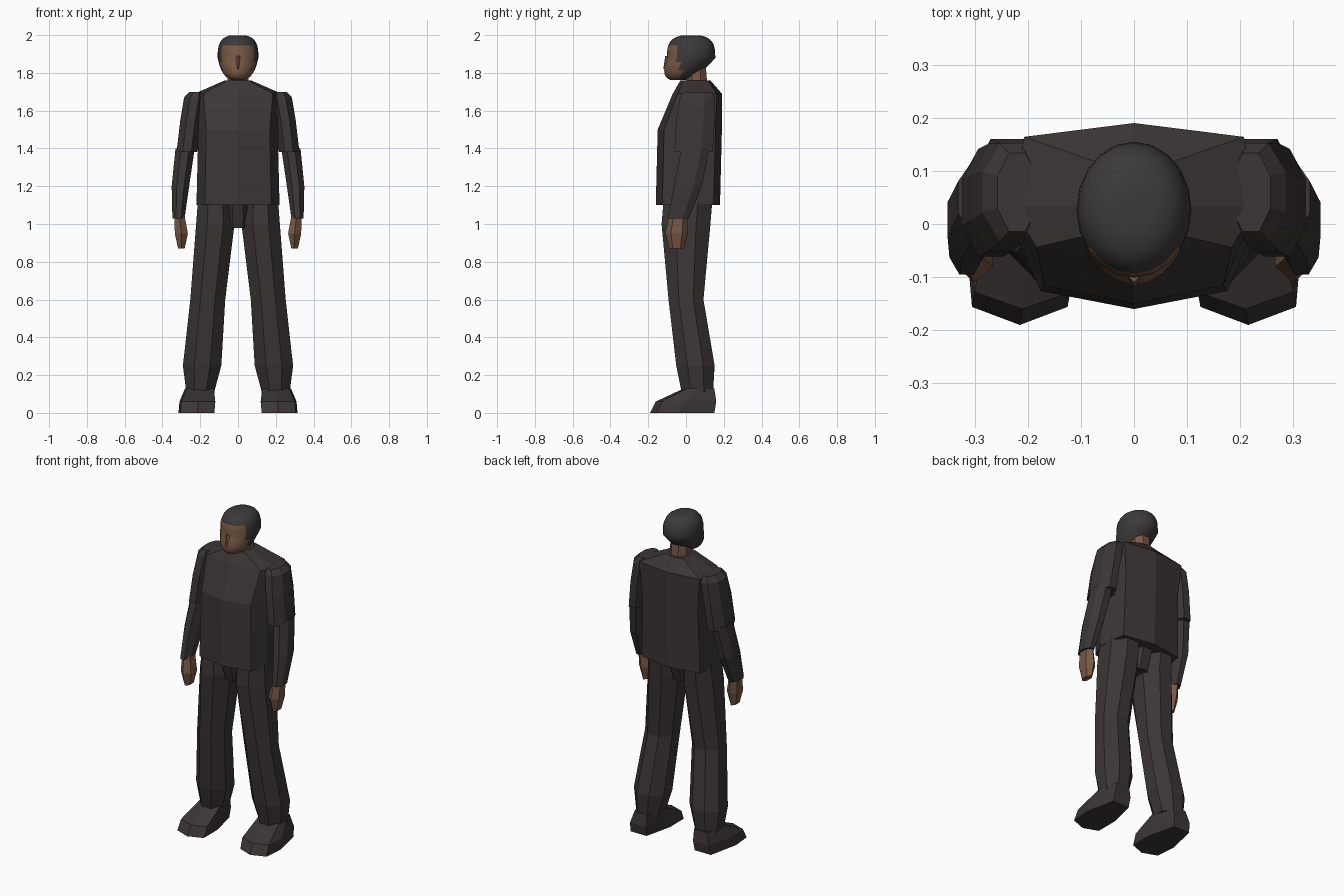
import bpy, bmesh, math

cube = bpy.data.objects.get("Cube")
if cube:
    bpy.data.objects.remove(cube, do_unlink=True)


def material(name, red, green, blue):
    mat = bpy.data.materials.new(name)
    mat.use_nodes = True
    colour = (red, green, blue, 1)
    mat.diffuse_color = colour
    mat.node_tree.nodes["Principled BSDF"].inputs["Base Color"].default_value = colour
    return mat


cloth = material("dark cloth", .045, .037, .036)
hair = material("dark hair", .045, .041, .041)
skin = material("brown skin", .19, .1, .06)


def polygon(sides, turn=0):
    """Unit outline; a turn of one half puts a flat side at the front."""
    angles = [math.tau * (i + turn) / sides for i in range(sides)]
    return [(math.sin(angle), -math.cos(angle)) for angle in angles]


def ring(z, wide, deep, x=0, y=0):
    """Place for one cross-section, given by its centre and half sizes."""
    return lambda point: (x + point[0] * wide, y + point[1] * deep, z)


def loft(name, outline, rings, materials, side=1, rule=None):
    """Skin an outline through a stack of rings and cap both ends."""
    bm = bmesh.new()
    rows = []
    for place in rings:
        row = []
        for point in outline:
            x, y, z = place(point)
            row.append(bm.verts.new((side * x, y, z)))
        rows.append(row)
    for low, high in zip(rows, rows[1:]):
        for i in range(len(outline)):
            bm.faces.new((low[i - 1], low[i], high[i], high[i - 1]))
    bm.faces.new(rows[0])
    bm.faces.new(rows[-1])
    bmesh.ops.recalc_face_normals(bm, faces=bm.faces[:])
    if rule:
        for face in bm.faces:
            face.material_index = rule(face.calc_center_median())
    mesh = bpy.data.meshes.new(name)
    bm.to_mesh(mesh)
    bm.free()
    for mat in materials:
        mesh.materials.append(mat)
    part = bpy.data.objects.new(name, mesh)
    bpy.context.collection.objects.link(part)
    return part


hexagon, octagon = polygon(6), polygon(8, turn=.5)

# Shirt body, ridged down the front and back
half = [(0, -1), (.8, -.8), (1, -.2), (.9, .8)]
body = half + [(0, 1)] + [(-x, y) for x, y in reversed(half[1:])]
loft("shirt", body, [
    ring(z=1.1, wide=.22, deep=.17, y=.01),
    ring(z=1.5, wide=.21, deep=.17, y=.02),
    ring(z=1.69, wide=.23, deep=.13, y=.06),
    ring(z=1.76, wide=.07, deep=.08, y=.05),
], [cloth])

# Hips between the trouser legs
loft("hips", octagon, [
    ring(z=.98, wide=.07, deep=.09),
    ring(z=1.1, wide=.08, deep=.13),
], [cloth])

# Neck
loft("neck", octagon, [
    ring(z=1.7, wide=.06, deep=.06, y=.06),
    ring(z=1.83, wide=.06, deep=.06, y=.05),
], [skin])


# Head: a rounded block that narrows and moves forward towards the chin
def head_ring(step):
    height = .99 * math.sin(step * math.pi / 16)
    below = min(height, 0)
    size = (1 - abs(height) ** 3) ** (1 / 3) * (1 + below / 4)
    return ring(z=1.88 + .12 * height, wide=.108 * size, deep=.128 * size,
                y=.027 + .07 * below)


def face_or_hair(centre):
    hairline = (1.9 - centre.z) / 5 - .05
    return 0 if centre.y < hairline and centre.z < 1.94 else 1


head = loft("head", polygon(20), [head_ring(step) for step in range(-8, 9)],
            [skin, hair], rule=face_or_hair)
bpy.ops.object.select_all(action="DESELECT")
head.select_set(True)
bpy.context.view_layer.objects.active = head
bpy.ops.object.shade_smooth_by_angle(angle=math.radians(50))

# Nose
loft("nose", polygon(4), [
    ring(z=1.82, wide=.02, deep=.02, y=-.1),
    ring(z=1.89, wide=.01, deep=.01, y=-.1),
], [skin])

shoe_outline = [(0, -1), (.9, -.8), (1, -.1), (.6, 1), (-.5, 1), (-.9, 0), (-.9, -.8)]

for label, side in (("left", 1), ("right", -1)):
    # Short outer sleeve with a flat shoulder cap
    loft(label + "_upper_sleeve", octagon, [
        ring(z=1.38, wide=.06, deep=.11, x=.27, y=.04),
        ring(z=1.55, wide=.06, deep=.11, x=.25, y=.05),
        ring(z=1.67, wide=.06, deep=.1, x=.23, y=.06),
        ring(z=1.7, wide=.04, deep=.08, x=.22, y=.06),
    ], [cloth], side)

    # Forearm sleeve, bending forward
    loft(label + "_lower_sleeve", octagon, [
        ring(z=1.03, wide=.035, deep=.06, x=.315, y=-.04),
        ring(z=1.2, wide=.05, deep=.08, x=.305, y=.01),
        ring(z=1.4, wide=.055, deep=.08, x=.28, y=.05),
    ], [cloth], side)

    # Hand
    loft(label + "_hand", hexagon, [
        ring(z=.87, wide=.02, deep=.04, x=.3, y=-.05),
        ring(z=.95, wide=.04, deep=.06, x=.3, y=-.05),
        ring(z=1.05, wide=.03, deep=.05, x=.31, y=-.04),
    ], [skin], side)

    # Trouser leg, flared above the ankle
    loft(label + "_trouser_leg", octagon, [
        ring(z=.11, wide=.08, deep=.09, x=.2, y=.06),
        ring(z=.25, wide=.11, deep=.11, x=.19, y=.05),
        ring(z=.6, wide=.1, deep=.1, x=.16),
        ring(z=1, wide=.11, deep=.14, x=.12),
        ring(z=1.12, wide=.1, deep=.14, x=.12, y=.01),
    ], [cloth], side)

    # Shoe with a pointed toe
    loft(label + "_shoe", shoe_outline, [
        ring(z=0, wide=.1, deep=.17, x=.215, y=-.02),
        ring(z=.06, wide=.1, deep=.16, x=.21),
        ring(z=.13, wide=.08, deep=.08, x=.2, y=.07),
    ], [cloth], side)
